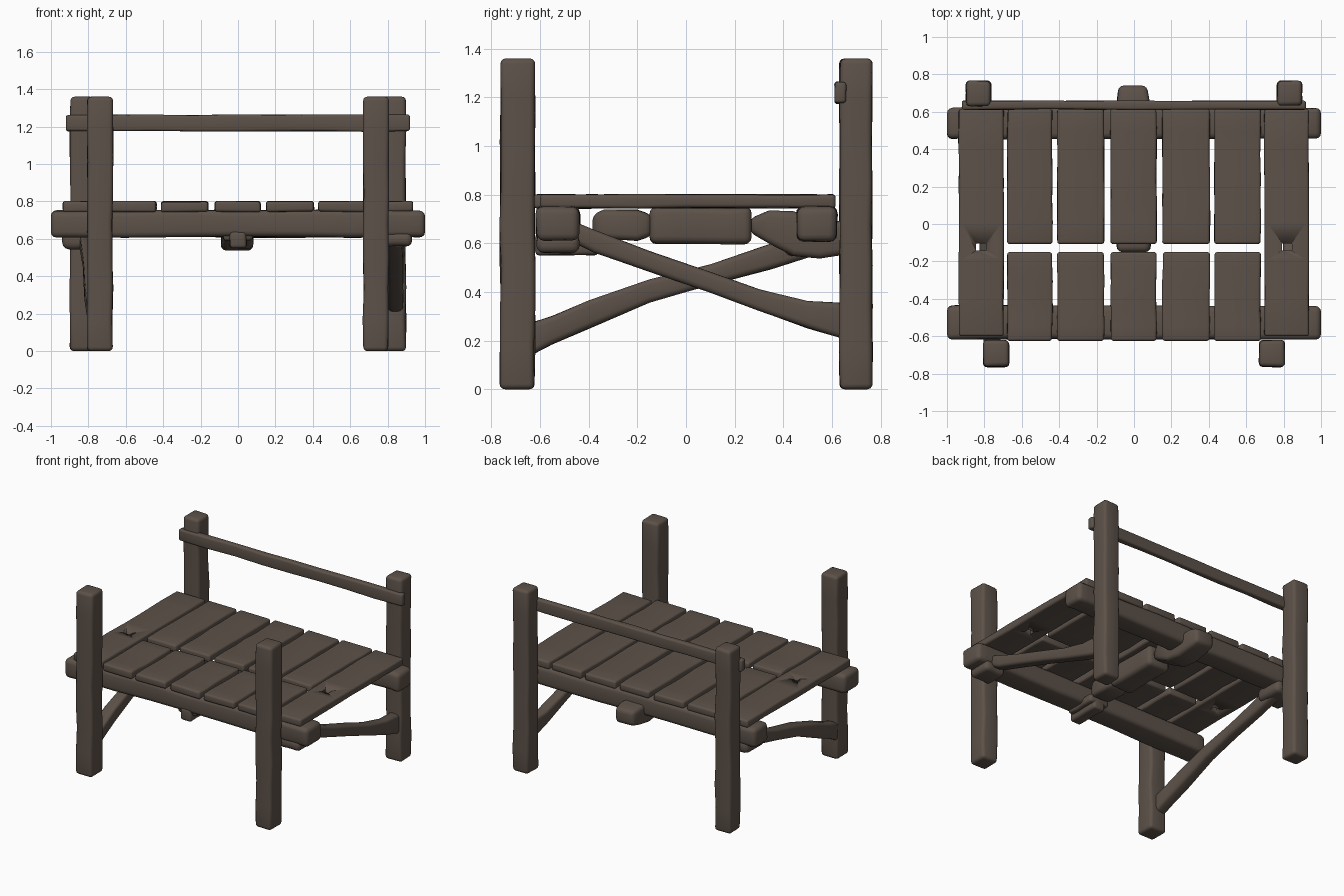
import bpy, bmesh, math, random

if "Cube" in bpy.data.objects:
    bpy.data.objects.remove(bpy.data.objects["Cube"])

random.seed(7)
wood = bpy.data.materials.new("weathered brown wood")
wood.diffuse_color = (0.108, 0.083, 0.066, 1)
wood.use_nodes = True
wood.node_tree.nodes["Principled BSDF"].inputs["Base Color"].default_value = wood.diffuse_color


def hew(name, axis, stations, bevel=0.018, jitter=0.004):
    """Rough timber along an axis; each station is (t, a0, a1, b0, b1).
    The a/b ranges are the two other axes in x, y, z order."""
    bm = bmesh.new()
    rings = []
    for t, a0, a1, b0, b1 in stations:
        ring = []
        for a, b in ((a0, b0), (a1, b0), (a1, b1), (a0, b1)):
            co = [a + random.uniform(-jitter, jitter), b + random.uniform(-jitter, jitter)]
            co.insert("xyz".index(axis), t)
            ring.append(bm.verts.new(co))
        rings.append(ring)
    for r, s in zip(rings, rings[1:]):
        for i in range(4):
            j = (i + 1) % 4
            bm.faces.new((r[i], r[j], s[j], s[i]))
    bm.faces.new(rings[0])
    bm.faces.new(rings[-1])
    bmesh.ops.recalc_face_normals(bm, faces=bm.faces)
    edges = [e for e in bm.edges if e.calc_face_angle(0) > 0.9]
    bmesh.ops.bevel(bm, geom=edges, offset=bevel, segments=3, profile=0.5,
                    affect='EDGES', clamp_overlap=True)
    me = bpy.data.meshes.new(name)
    bm.to_mesh(me)
    bm.free()
    me.materials.append(wood)
    ob = bpy.data.objects.new(name, me)
    bpy.context.collection.objects.link(ob)
    bpy.ops.object.select_all(action='DESELECT')
    ob.select_set(True)
    bpy.context.view_layer.objects.active = ob
    bpy.ops.object.shade_smooth_by_angle(angle=math.radians(45))
    return ob


def beam(name, axis, t0, t1, a0, a1, b0, b1, n=6, **kw):
    """Straight timber with n slightly uneven segments."""
    return hew(name, axis, [(t0 + (t1 - t0) * i / n, a0, a1, b0, b1)
                            for i in range(n + 1)], **kw)


# corner posts
for side, s in (("left", -1), ("right", 1)):
    f = sorted((s * 0.67, s * 0.805))
    b = sorted((s * 0.765, s * 0.897))
    beam("front_post_" + side, 'z', 0, 1.36, *f, -0.763, -0.622, n=8, bevel=0.022)
    beam("back_post_" + side, 'z', 0, 1.36, *b, 0.632, 0.765, n=8, bevel=0.022)

# back hand rail
beam("hand_rail", 'x', -0.92, 0.92, 0.612, 0.66, 1.175, 1.263, n=8, bevel=0.013, jitter=0.003)

# main beams under the deck, swelling at their ends
for name, y0, y1 in (("front_beam", -0.615, -0.435), ("back_beam", 0.455, 0.62)):
    rows = [(x, y0, y1, 0.61, 0.752) for x in (-1, -0.92, -0.6, -0.3, 0, 0.3, 0.6, 0.92, 1)]
    hew(name, 'x', rows, bevel=0.03, jitter=0.005)

# split deck planks
for i, (x0, x1) in enumerate(((-0.677, -0.437), (-0.41, -0.16), (-0.125, 0.12),
                              (0.152, 0.405), (0.43, 0.677))):
    beam("back_plank_%d" % i, 'y', -0.107, 0.615, x0, x1, 0.745, 0.80, bevel=0.014, jitter=0.003)
    beam("front_plank_%d" % i, 'y', -0.625, -0.15, x0, x1, 0.745, 0.80, bevel=0.014, jitter=0.003)

# full-length edge planks, each with a square peg hole
for side, s in (("left", -1), ("right", 1)):
    x = sorted((s * 0.697, s * 0.935))
    p = beam("edge_plank_" + side, 'y', -0.60, 0.615, *x, 0.745, 0.80, bevel=0.014, jitter=0.003)
    cut = beam("peg_hole_cutter_" + side, 'z', 0.70, 0.85, s * 0.817 - 0.027, s * 0.817 + 0.027,
               -0.143, -0.105, n=1, bevel=0.004, jitter=0)
    mod = p.modifiers.new("peg hole", 'BOOLEAN')
    mod.operation = 'DIFFERENCE'
    mod.object = cut
    bpy.context.view_layer.objects.active = p
    bpy.ops.object.modifier_apply(modifier=mod.name)
    bpy.data.objects.remove(cut)

# lumpy centre joist under the planks
hew("joist_front", 'y', [(-0.385, -0.06, 0.06, 0.64, 0.72), (-0.34, -0.08, 0.08, 0.62, 0.737),
                         (-0.2, -0.085, 0.085, 0.61, 0.737), (-0.14, -0.07, 0.07, 0.63, 0.72)], bevel=0.025)
beam("joist_middle", 'y', -0.15, 0.27, -0.09, 0.09, 0.597, 0.75, n=4, bevel=0.03)
hew("joist_back", 'y', [(0.26, -0.05, 0.05, 0.645, 0.70), (0.34, -0.08, 0.08, 0.60, 0.735),
                        (0.44, -0.09, 0.085, 0.55, 0.73), (0.55, -0.09, 0.08, 0.54, 0.69),
                        (0.66, -0.09, 0.08, 0.555, 0.69), (0.74, -0.08, 0.07, 0.575, 0.68)], bevel=0.04)
beam("joist_front_peg", 'y', -0.62, -0.36, -0.045, 0.045, 0.55, 0.64, n=3, bevel=0.018)
beam("joist_front_pad", 'y', -0.60, -0.36, -0.08, 0.08, 0.59, 0.65, n=3, bevel=0.018)

# curved diagonal braces, leaning opposite ways on the two sides
hew("brace_left", 'y', [(-0.66, -0.80, -0.71, 0.13, 0.265), (-0.55, -0.81, -0.72, 0.185, 0.30),
                        (-0.4, -0.82, -0.73, 0.25, 0.365), (-0.15, -0.825, -0.74, 0.355, 0.45),
                        (0.1, -0.83, -0.75, 0.43, 0.515), (0.35, -0.84, -0.76, 0.495, 0.60),
                        (0.56, -0.85, -0.77, 0.56, 0.67)], bevel=0.022)
hew("brace_right", 'y', [(-0.48, 0.79, 0.88, 0.61, 0.70), (-0.38, 0.79, 0.88, 0.565, 0.655),
                         (-0.15, 0.795, 0.885, 0.48, 0.565), (0.1, 0.795, 0.885, 0.395, 0.48),
                         (0.3, 0.80, 0.885, 0.325, 0.415), (0.5, 0.80, 0.885, 0.25, 0.36),
                         (0.67, 0.80, 0.88, 0.20, 0.355)], bevel=0.022)

# bearing pads where each brace meets its beam
beam("brace_pad_left", 'x', -0.94, -0.74, 0.40, 0.62, 0.545, 0.64, n=3, bevel=0.035)
beam("brace_pad_right", 'x', 0.76, 0.93, -0.615, -0.44, 0.56, 0.64, n=3, bevel=0.03)
